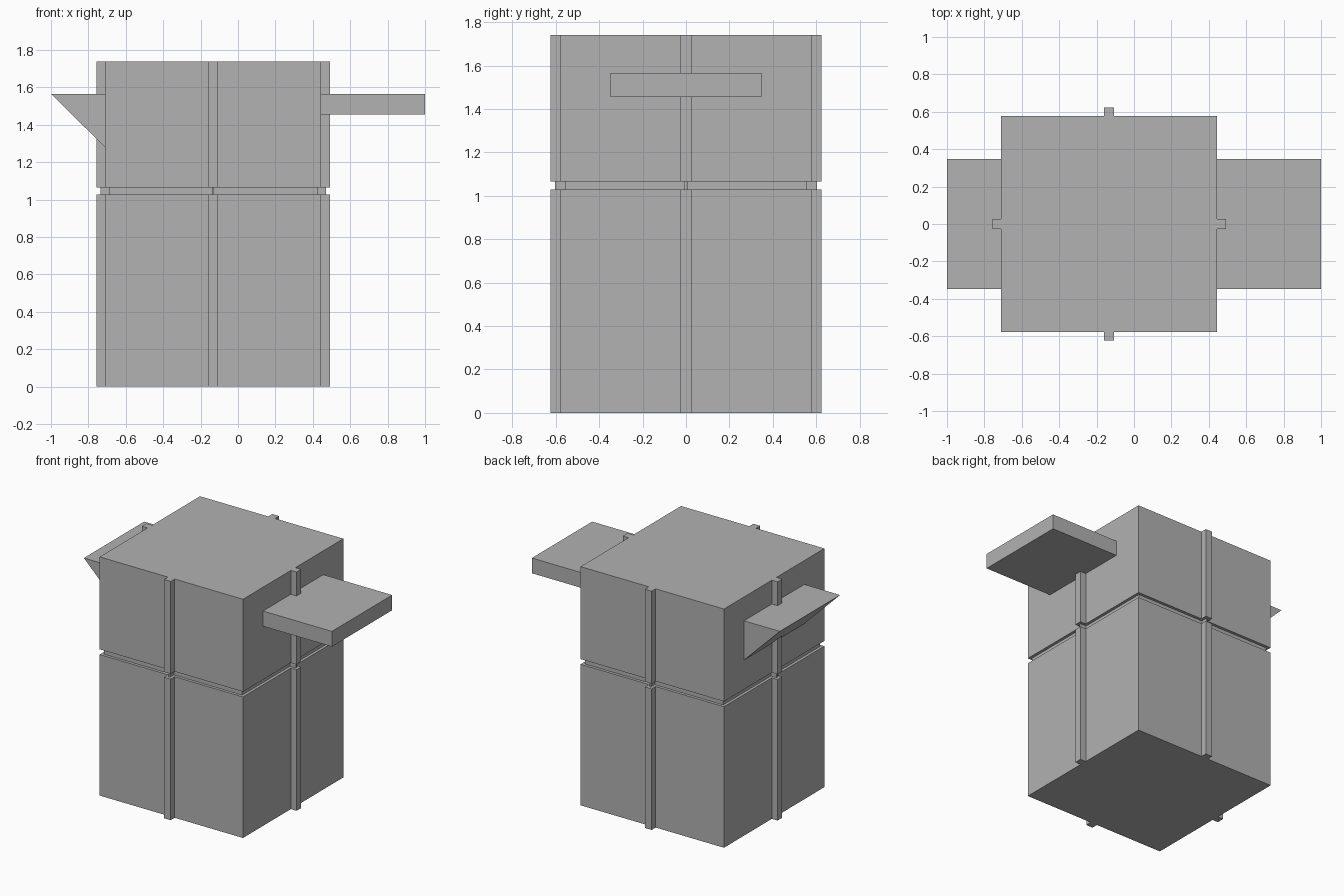
import bpy
import bmesh
from mathutils import Vector

cube = bpy.data.objects.get("Cube")
if cube:
    bpy.data.objects.remove(cube, do_unlink=True)

GREY = (0.445, 0.445, 0.445, 1)
grey = bpy.data.materials.new("plain grey")
grey.use_nodes = True
grey.diffuse_color = GREY
grey.node_tree.nodes["Principled BSDF"].inputs["Base Color"].default_value = GREY

CENTRE_X = -0.133   # middle of the body
HALF = 0.578        # half width of the body
REACH = 0.624       # how far the ribs stand from the middle
RIB = 0.027         # half width of a rib
INSET = 0.021       # depth of the groove between lid and base


def prism(name, outline, direction):
    """Extrude a flat outline along a direction into a closed solid."""
    bm = bmesh.new()
    face = bm.faces.new([bm.verts.new(p) for p in outline])
    extruded = bmesh.ops.extrude_face_region(bm, geom=[face])["geom"]
    verts = [v for v in extruded if isinstance(v, bmesh.types.BMVert)]
    bmesh.ops.translate(bm, verts=verts, vec=Vector(direction))
    bmesh.ops.recalc_face_normals(bm, faces=bm.faces)
    mesh = bpy.data.meshes.new(name)
    bm.to_mesh(mesh)
    bm.free()
    mesh.materials.append(grey)
    obj = bpy.data.objects.new(name, mesh)
    bpy.context.collection.objects.link(obj)
    return obj


def ribbed_block(name, bottom, top, inset=0):
    """Square block with one rib down the middle of each side."""
    half, reach, rib = HALF - inset, REACH - inset, RIB - inset
    side = [(half, -half), (half, -rib), (reach, -rib), (reach, rib), (half, rib)]
    outline = []
    for turn in range(4):
        outline += [(CENTRE_X + x, y, bottom) for x, y in side]
        side = [(-y, x) for x, y in side]
    return prism(name, outline, (0, 0, top - bottom))


# Body: base, recessed seam and lid
ribbed_block("base", 0, 1.028)
ribbed_block("seam", 1.028, 1.066, INSET)
ribbed_block("lid", 1.066, 1.74)

# Handle and spout, each a side profile drawn across the depth
DEPTH = 0.347
wall = {"handle": CENTRE_X + HALF, "spout": CENTRE_X - HALF}
profiles = {
    "handle": [(wall["handle"], 1.455), (1, 1.455), (1, 1.566), (wall["handle"], 1.566)],
    "spout": [(wall["spout"], 1.28), (wall["spout"], 1.566), (-1, 1.566)],
}
for name, profile in profiles.items():
    prism(name, [(x, -DEPTH, z) for x, z in profile], (0, 2 * DEPTH, 0))
